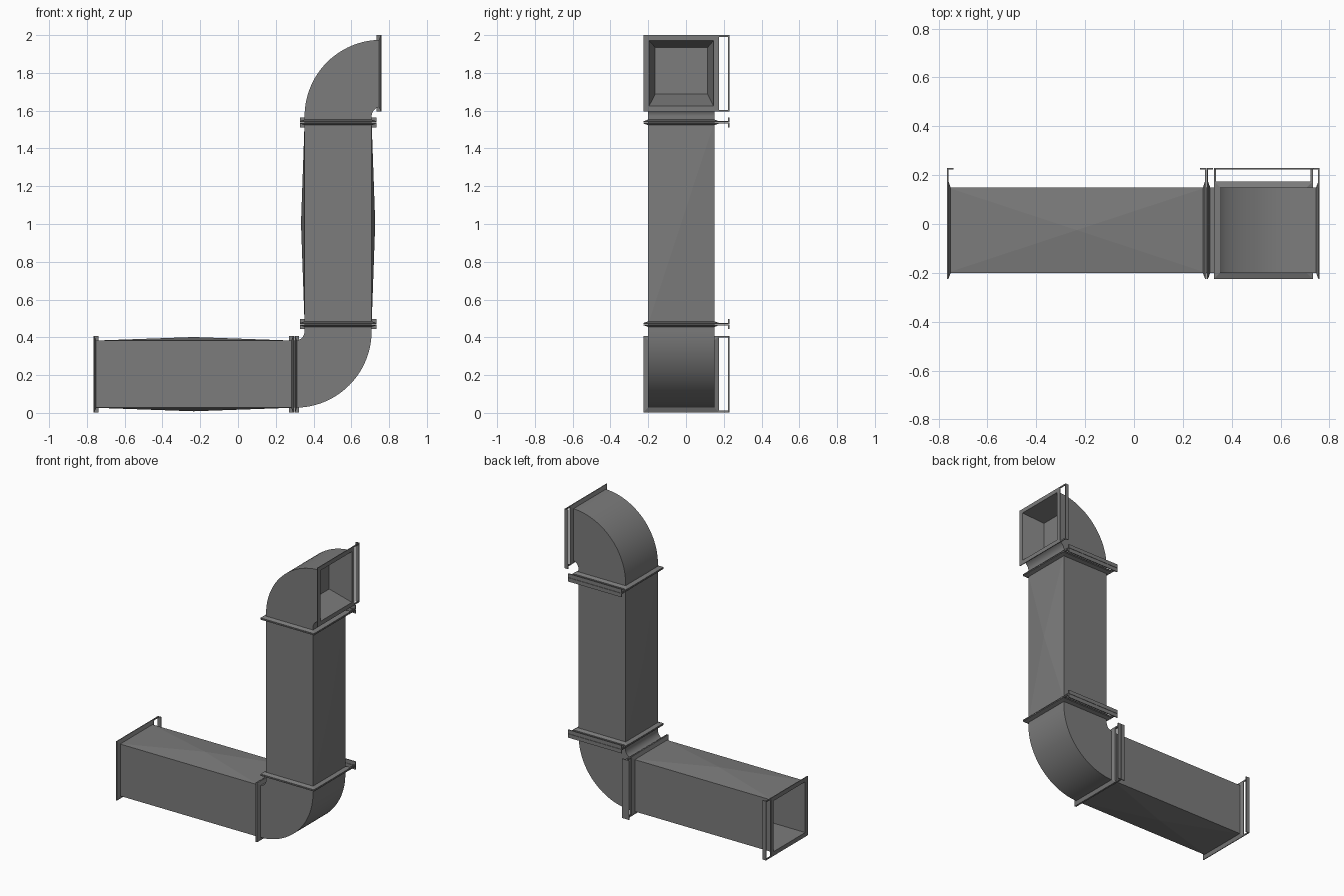
import bpy, bmesh
from math import sin, cos, radians
from mathutils import Vector

cube = bpy.data.objects.get("Cube")
if cube:
    bpy.data.objects.remove(cube, do_unlink=True)

metal = bpy.data.materials.new("dark grey metal")
metal.use_nodes = True
GREY = (0.2, 0.2, 0.2, 1)
metal.diffuse_color = GREY
metal.node_tree.nodes["Principled BSDF"].inputs["Base Color"].default_value = GREY

YC = -0.025              # duct centre in depth
HU, HY = 0.1775, 0.175   # duct half sizes
LOW_Z, HIGH_Z, RISER_X = 0.205, 1.7975, 0.53
LOW_JOINT, HIGH_JOINT, SIDE_JOINT = 0.47, 1.538, 0.297
LEFT_END, TOP_END = -0.765, 0.76
BEND_IN = 0.05           # inner bend radius
BEND_MID = BEND_IN + HU


def place(axis, centre, u, y, n):
    """Point across u, depth y, along n for a duct running along x or z."""
    return Vector((n, y, centre + u)) if axis == "x" else Vector((centre + u, y, n))


def section(axis, centre, n, grow=0.0):
    hu, hy = HU + grow, HY + grow
    return [place(axis, centre, u, YC + y, n)
            for u, y in ((-hu, -hy), (-hu, hy), (hu, hy), (hu, -hy))]


def finish(name, bm, smooth=False):
    bmesh.ops.recalc_face_normals(bm, faces=bm.faces)
    mesh = bpy.data.meshes.new(name)
    bm.to_mesh(mesh)
    bm.free()
    mesh.materials.append(metal)
    ob = bpy.data.objects.new(name, mesh)
    bpy.context.collection.objects.link(ob)
    if smooth:
        bpy.ops.object.select_all(action="DESELECT")
        ob.select_set(True)
        bpy.context.view_layer.objects.active = ob
        bpy.ops.object.shade_smooth_by_angle(angle=radians(30))
    return ob


def loft(loops, ring=False):
    """Skin through four-cornered loops, closed into a ring or capped."""
    bm = bmesh.new()
    rows = [[bm.verts.new(p) for p in loop] for loop in loops]
    pairs = list(zip(rows, rows[1:])) + ([(rows[-1], rows[0])] if ring else [])
    for a, b in pairs:
        for i in range(4):
            j = (i + 1) % 4
            bm.faces.new((a[i], a[j], b[j], b[i]))
    if not ring:
        bm.faces.new(rows[0])
        bm.faces.new(rows[-1])
    return bm


def straight_duct(name, axis, centre, loops, start, end):
    """Straight duct with shallow pyramid creases on two opposite sides."""
    bm = loft(loops)
    bm.normal_update()
    k = 2 if axis == "x" else 0
    sides = [f for f in bm.faces
             if all(abs(abs(v.co[k] - centre) - HU) < 1e-4 for v in f.verts)
             and len({v.co[k] > centre for v in f.verts}) == 1]
    for v in bmesh.ops.poke(bm, faces=sides)["verts"]:
        v.co[k] += 0.019 if v.co[k] > centre else -0.019
    return finish(name, bm)


def box(bm, axis, centre, u, y, n):
    lo = [place(axis, centre, a, b, n[0]) for a, b in
          ((u[0], y[0]), (u[0], y[1]), (u[1], y[1]), (u[1], y[0]))]
    hi = [place(axis, centre, a, b, n[1]) for a, b in
          ((u[0], y[0]), (u[0], y[1]), (u[1], y[1]), (u[1], y[0]))]
    a, b = [[bm.verts.new(p) for p in s] for s in (lo, hi)]
    bm.faces.new(a)
    bm.faces.new(b)
    for i in range(4):
        j = (i + 1) % 4
        bm.faces.new((a[i], a[j], b[j], b[i]))


def flange(name, axis, centre, n, d):
    """Tapered collar with two arms carrying a stand-off strip at the back."""
    profile = ((0, 0), (0.025, 0), (0.025, 0.005), (0, 0.014))
    bm = loft([section(axis, centre, n + d * t, g) for g, t in profile], ring=True)
    w = HU + 0.025
    for s in (-1, 1):
        box(bm, axis, centre, (s * w, s * (w - 0.009)), (YC + HY, 0.225), (n, n + d * 0.006))
    box(bm, axis, centre, (-w, w), (0.223, 0.229), (n, n + d * 0.026))
    finish(name, bm)


def bend(cx, cz, a0, a1, steps=24):
    """Sections sweeping round a bend centre."""
    loops = []
    for i in range(steps + 1):
        a = radians(a0 + (a1 - a0) * i / steps)
        loops.append([Vector((cx + r * cos(a), YC + y, cz + r * sin(a))) for r, y in
                      ((BEND_IN, -HY), (BEND_IN, HY),
                       (BEND_IN + 2 * HU, HY), (BEND_IN + 2 * HU, -HY))])
    return loops


def slid(loop, axis, value):
    """Copy of a section moved along an axis to a given coordinate."""
    out = [p.copy() for p in loop]
    for p in out:
        p[axis] = value
    return out


# Straight ducts: the low one is open and hollow, the riser is closed
WALL = -0.004
straight_duct("horizontal_duct", "x", LOW_Z, [
    section("x", LOW_Z, SIDE_JOINT - 0.03, WALL), section("x", LOW_Z, LEFT_END, WALL),
    section("x", LOW_Z, LEFT_END), section("x", LOW_Z, SIDE_JOINT)], LEFT_END, SIDE_JOINT)
straight_duct("vertical_duct", "z", RISER_X, [
    section("z", RISER_X, LOW_JOINT), section("z", RISER_X, HIGH_JOINT)],
    LOW_JOINT, HIGH_JOINT)

# Lower elbow
arc = bend(RISER_X - BEND_MID, LOW_Z + BEND_MID, -90, 0)
arc = [slid(arc[0], 0, SIDE_JOINT)] + arc + [slid(arc[-1], 2, LOW_JOINT)]
finish("lower_elbow", loft(arc), smooth=True)

# Upper elbow with a tapered opening
arc = bend(RISER_X + BEND_MID, HIGH_Z - BEND_MID, 180, 90)
rim = section("x", HIGH_Z, TOP_END, WALL)
back = [Vector((0.61, y, z)) for y, z in
        ((-0.163, 1.687), (0.115, 1.687), (0.115, 1.935), (-0.163, 1.935))]
arc = [slid(arc[0], 2, HIGH_JOINT)] + arc + [slid(arc[-1], 0, TOP_END), rim, back]
finish("upper_elbow", loft(arc), smooth=True)

# Flanges: single at the open ends, paired at each joint
flange("left_end_flange", "x", LOW_Z, LEFT_END, 1)
flange("top_end_flange", "x", HIGH_Z, TOP_END, -1)
for name, axis, centre, n in (("side_joint", "x", LOW_Z, SIDE_JOINT),
                              ("low_joint", "z", RISER_X, LOW_JOINT),
                              ("high_joint", "z", RISER_X, HIGH_JOINT)):
    for d in (-1, 1):
        flange(f"{name}_flange_{'a' if d < 0 else 'b'}", axis, centre, n + d * 0.001, d)
